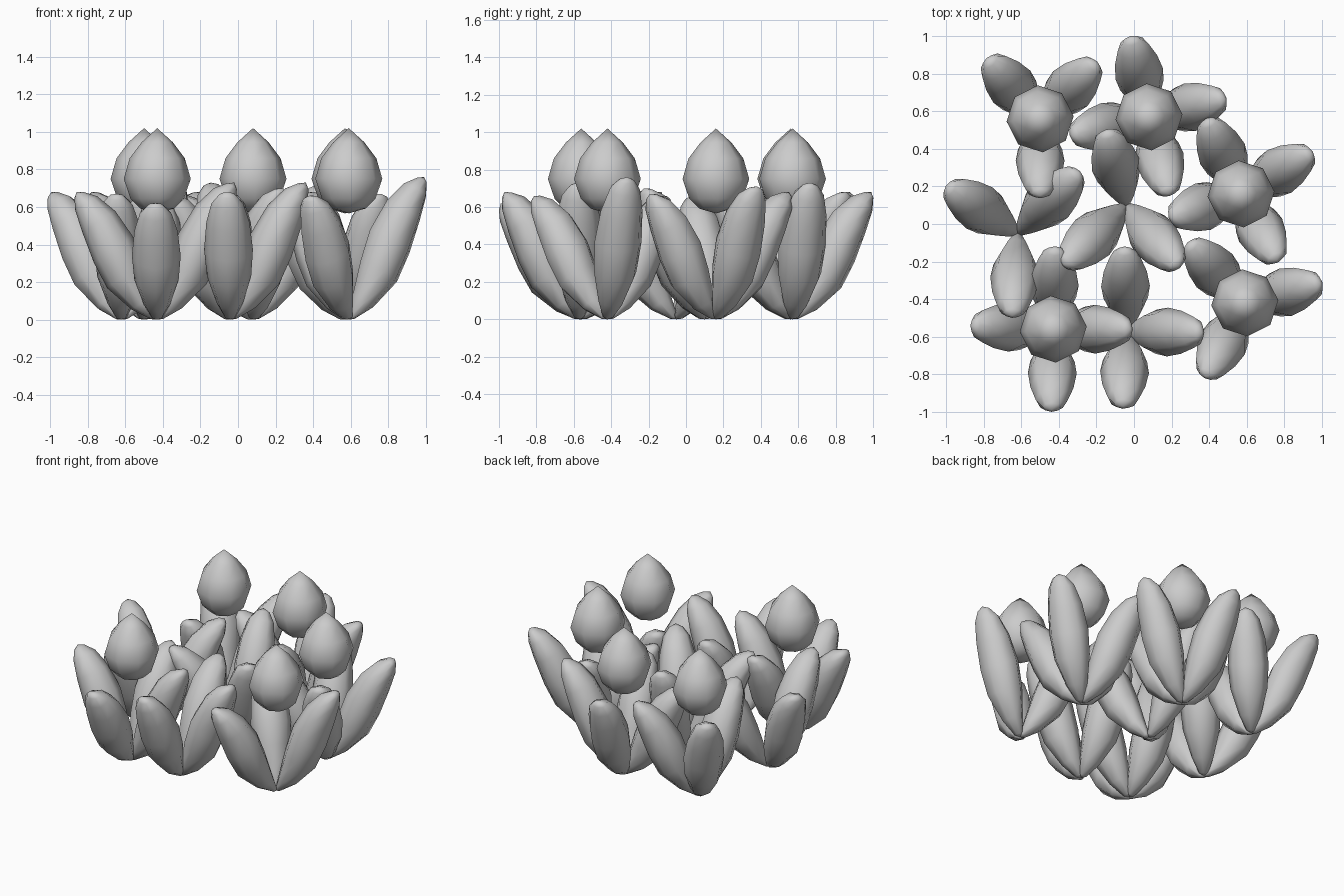
import bpy, math
from mathutils import Vector

if "Cube" in bpy.data.objects:
    bpy.data.objects.remove(bpy.data.objects["Cube"])

SIDES = 8


def loft(name, start, rings, end):
    """Skin a smooth closed surface from a start point through rings to an end point."""
    n = SIDES
    verts, faces = [], []
    for ring in rings:
        verts += ring
    last = (len(rings) - 1) * n
    s, e = len(verts), len(verts) + 1
    verts += [start, end]
    for j in range(n):
        k = (j + 1) % n
        for i in range(0, last, n):
            faces.append((i + j, i + k, i + n + k, i + n + j))
        faces.append((s, k, j))
        faces.append((e, last + j, last + k))
    mesh = bpy.data.meshes.new(name)
    mesh.from_pydata(verts, [], faces)
    mesh.update()
    for p in mesh.polygons:
        p.use_smooth = True
    ob = bpy.data.objects.new(name, mesh)
    bpy.context.collection.objects.link(ob)
    return ob


# leaf profile: reach fraction, height fraction, half width, half thickness
LEAF = [(.035, .02, .03, .02), (.18, .13, .07, .065), (.38, .34, .118, .115),
        (.52, .55, .13, .125), (.69, .765, .115, .105), (.84, .91, .085, .07),
        (.925, .975, .045, .03)]


def leaf(name, base, tip, height):
    b = Vector((base[0], base[1], 0))
    out = Vector((tip[0], tip[1], 0)) - b
    reach = out.length
    out.normalize()
    side = Vector((-out.y, out.x, 0))
    up = Vector((0, 0, 1))
    normal = (out * reach + up * height).normalized().cross(side)
    rings = []
    for u, v, w, t in LEAF:
        c = b + out * u * reach + up * v * height
        rings.append([c + side * w * math.cos(a) + normal * t * math.sin(a)
                      for a in (2 * math.pi * j / SIDES for j in range(SIDES))])
    end = b + out * reach * .955 + up * height
    return loft(name, b, rings, end)


# bud profile: radius, height
BUD = [(.09, .592), (.143, .645), (.179, .75), (.147, .86), (.083, .945)]


def bud(name, base):
    x, y = base
    rings = [[Vector((x + r * math.cos(a), y + r * math.sin(a), z))
              for a in (2 * math.pi * (j + .1) / SIDES for j in range(SIDES))]
             for r, z in BUD]
    return loft(name, Vector((x, y, .566)), rings, Vector((x, y, 1.02)))


# plants: base position, has bud, leaf tips (x, y, top height)
PLANTS = [
    ((-.50, .56), True, [(-.79, .89, .68), (-.19, .87, .68), (-.50, .13, .67)]),
    ((.08, .57), True, [(-.02, 1.01, .68), (.50, .67, .73), (-.35, .47, .67), (.19, .14, .67)]),
    ((.57, .16), True, [(.96, .39, .71), (.38, .57, .68), (.18, .03, .66), (.77, -.21, .67)]),
    ((.59, -.42), True, [(1.01, -.31, .76), (.28, -.09, .66), (.37, -.83, .66)]),
    ((-.43, -.56), True, [(-.88, -.54, .68), (-.42, -.11, .67), (-.0, -.56, .73), (-.44, -1.01, .62)]),
    ((-.04, -.57), False, [(-.05, -.11, .68), (.38, -.58, .73), (-.06, -.99, .68)]),
    ((-.62, -.05), False, [(-1.01, .21, .68), (-.28, .29, .70), (-.65, -.51, .67)]),
    ((-.04, .10), False, [(-.15, .51, .73), (-.39, -.23, .67), (.25, -.24, .70)]),
]

for i, (base, flower, tips) in enumerate(PLANTS):
    for k, (x, y, h) in enumerate(tips):
        leaf(f"plant_{i + 1}_leaf_{k + 1}", base, (x, y), h)
    if flower:
        bud(f"plant_{i + 1}_bud", base)
